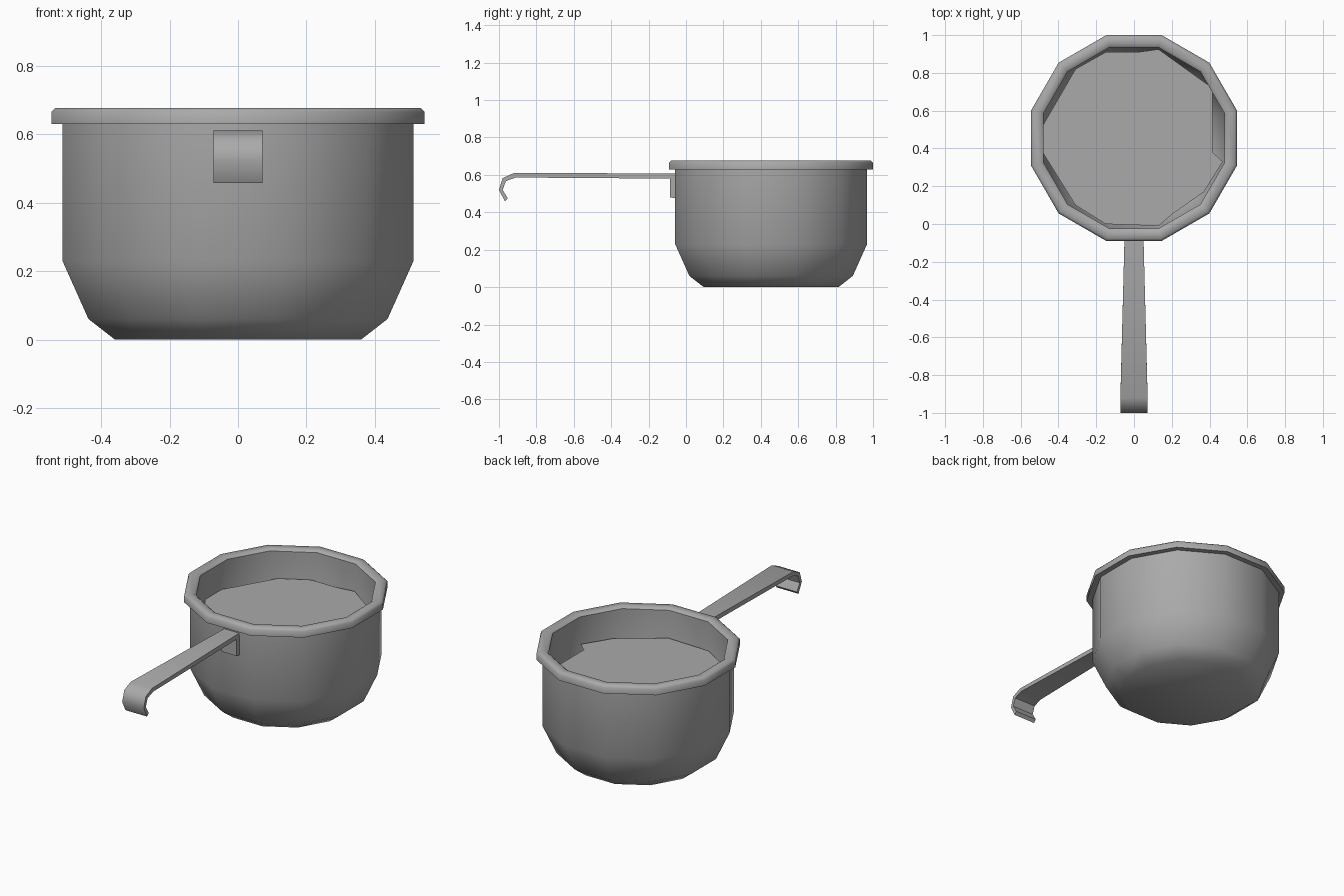
import bpy
import bmesh
from math import cos, sin, pi, radians

cube = bpy.data.objects.get("Cube")
if cube:
    bpy.data.objects.remove(cube, do_unlink=True)

SIDES = 12
CENTRE_Y = 0.455

metal = bpy.data.materials.new("grey metal")
metal.use_nodes = True
grey = (0.4, 0.4, 0.4, 1)
metal.diffuse_color = grey
metal.node_tree.nodes["Principled BSDF"].inputs["Base Color"].default_value = grey


def finish(name, bm, angle=50):
    bmesh.ops.recalc_face_normals(bm, faces=bm.faces)
    mesh = bpy.data.meshes.new(name)
    bm.to_mesh(mesh)
    bm.free()
    mesh.materials.append(metal)
    obj = bpy.data.objects.new(name, mesh)
    bpy.context.collection.objects.link(obj)
    bpy.ops.object.select_all(action="DESELECT")
    obj.select_set(True)
    bpy.context.view_layer.objects.active = obj
    bpy.ops.object.shade_smooth_by_angle(angle=radians(angle))
    return obj


def lathe(name, profile, closed):
    """Spin (apothem, height) points; an open profile gets end caps."""
    bm = bmesh.new()
    rings = []
    for apothem, z in profile:
        r = apothem / cos(pi / SIDES)
        angles = [(i + 0.5) * 2 * pi / SIDES for i in range(SIDES)]
        rings.append([bm.verts.new((r * cos(a), CENTRE_Y + r * sin(a), z)) for a in angles])
    pairs = list(zip(rings, rings[1:]))
    if closed:
        pairs.append((rings[-1], rings[0]))
    else:
        bm.faces.new(rings[0])
        bm.faces.new(rings[-1])
    for low, high in pairs:
        for i in range(SIDES):
            j = (i + 1) % SIDES
            bm.faces.new((low[i], low[j], high[j], high[i]))
    return finish(name, bm)


def strip(name, outer, inner, half_width):
    """Sweep a side outline of (y, z) pairs across x."""
    bm = bmesh.new()
    rows = []
    for points in zip(outer, inner):
        row = []
        for y, z in points:
            w = half_width(y)
            row.append((bm.verts.new((-w, y, z)), bm.verts.new((w, y, z))))
        rows.append((row[0][0], row[0][1], row[1][1], row[1][0]))
    for a, b in zip(rows, rows[1:]):
        for i in range(4):
            j = (i + 1) % 4
            bm.faces.new((a[i], a[j], b[j], b[i]))
    bm.faces.new(rows[0])
    bm.faces.new(rows[-1])
    return finish(name, bm)


# Pot wall: up the outside, over the lip and down the inside
lathe("pot_body", [(0.36, 0), (0.437, 0.06), (0.513, 0.23), (0.513, 0.64),
                   (0.48, 0.64), (0.48, 0.24), (0.41, 0.08), (0.34, 0.03)], False)

# Rolled rim
lathe("rim", [(0.48, 0.63), (0.545, 0.63), (0.545, 0.665), (0.533, 0.677),
              (0.495, 0.677), (0.48, 0.665)], True)

# Contents: an uneven flat disc inside the pot
edge = [(-0.478, 0.53), (-0.478, 0.37), (-0.31, 0.1), (-0.15, 0), (0.13, -0.01),
        (0.2, 0.05), (0.37, 0.17), (0.47, 0.33), (0.415, 0.38), (0.415, 0.72),
        (0.13, 0.925), (0.02, 0.91), (-0.15, 0.91), (-0.31, 0.82)]
bm = bmesh.new()
bm.faces.new([bm.verts.new((x, y, 0.505)) for x, y in edge])
finish("contents_surface", bm)

# Handle widens towards the hooked end
strip("handle",
      [(-0.06, 0.608), (-0.92, 0.61), (-0.98, 0.583), (-1.0, 0.52), (-0.968, 0.458)],
      [(-0.06, 0.58), (-0.91, 0.586), (-0.963, 0.567), (-0.98, 0.52), (-0.953, 0.475)],
      lambda y: 0.072 if y < -0.9 else 0.05)

# Bracket joining the handle to the wall
strip("handle_bracket", [(-0.085, 0.595), (-0.085, 0.48)],
      [(-0.055, 0.595), (-0.055, 0.475)], lambda y: 0.05)
